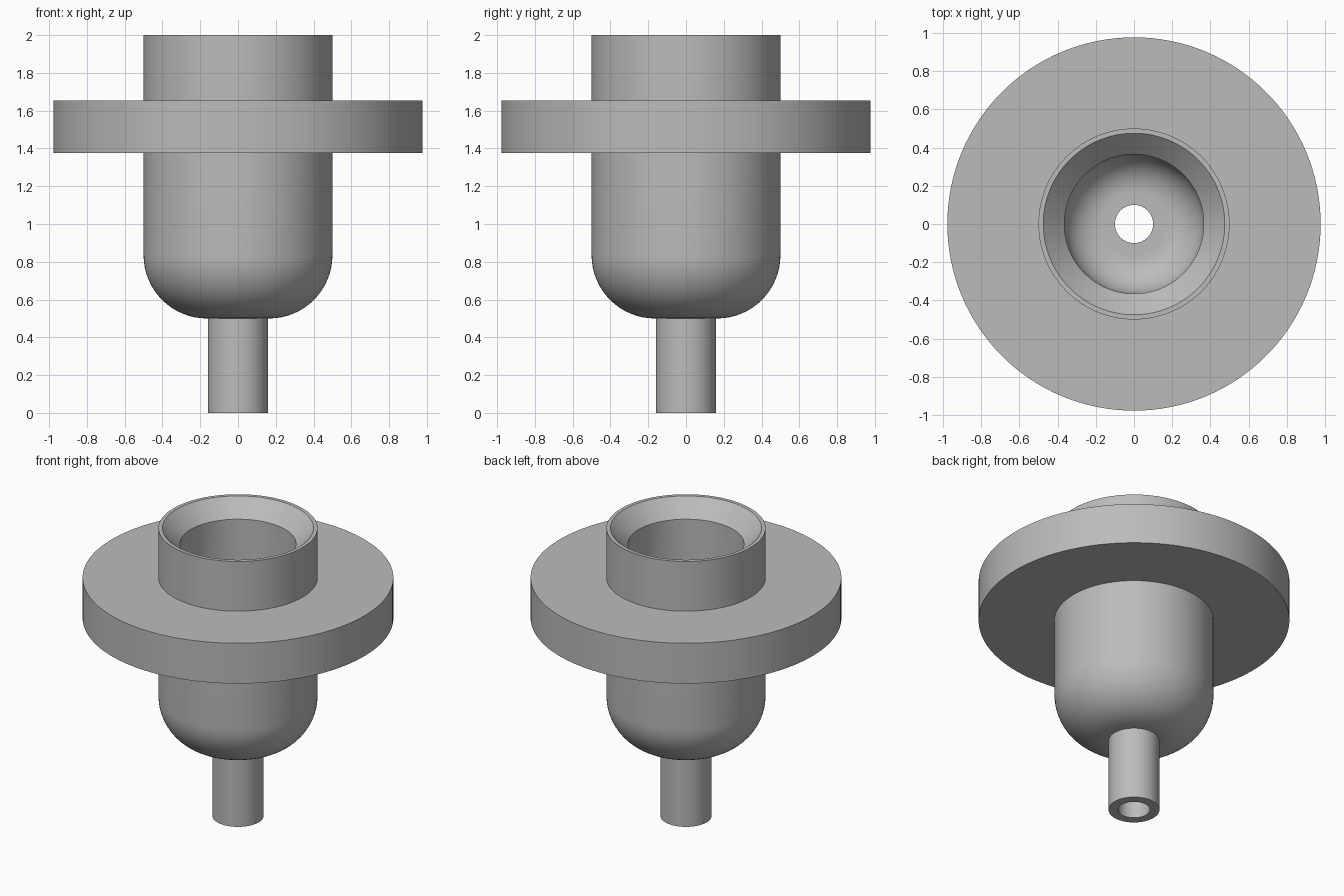
import bpy, bmesh, math
from mathutils import Matrix, Vector

SEGMENTS = 128

cube = bpy.data.objects.get("Cube")
if cube:
    bpy.data.objects.remove(cube, do_unlink=True)

grey = bpy.data.materials.new("plain grey")
grey.use_nodes = True
colour = (0.5, 0.5, 0.5, 1)
grey.diffuse_color = colour
grey.node_tree.nodes["Principled BSDF"].inputs["Base Color"].default_value = colour


def fillet(cr, cz, radius, start, end, steps=16):
    """Points of a rounded corner in the (radius, height) plane."""
    angles = [math.radians(start + (end - start) * i / steps) for i in range(steps + 1)]
    return [(cr + radius * math.cos(a), cz + radius * math.sin(a)) for a in angles]


def lathe(name, profile):
    """Turn a closed (radius, height) profile around the z axis."""
    bm = bmesh.new()
    verts = [bm.verts.new((r, 0, z)) for r, z in profile]
    edges = [bm.edges.new((v, verts[(i + 1) % len(verts)])) for i, v in enumerate(verts)]
    bmesh.ops.spin(bm, geom=verts + edges, cent=(0, 0, 0), axis=(0, 0, 1),
                   angle=math.tau, steps=SEGMENTS, use_merge=True)
    bmesh.ops.remove_doubles(bm, verts=bm.verts, dist=1e-5)
    bmesh.ops.recalc_face_normals(bm, faces=bm.faces)
    mesh = bpy.data.meshes.new(name)
    bm.to_mesh(mesh)
    bm.free()
    mesh.materials.append(grey)
    obj = bpy.data.objects.new(name, mesh)
    bpy.context.collection.objects.link(obj)
    bpy.ops.object.select_all(action='DESELECT')
    obj.select_set(True)
    bpy.context.view_layer.objects.active = obj
    bpy.ops.object.shade_smooth_by_angle(angle=math.radians(30))
    return obj


# Outlet tube, rounded cup wall, flange and neck, from the bottom up
outside = [(0.1, 0), (0.16, 0), (0.16, 0.5)]
outside += fillet(0.165, 0.835, 0.335, -90, 0)
outside += [(0.5, 1.375), (0.977, 1.375), (0.977, 1.655), (0.5, 1.655), (0.5, 2)]

# Chamfered mouth, bore, rounded floor and drain hole, from the top down
inside = [(0.475, 2), (0.365, 1.89)]
inside += fillet(0.165, 0.835, 0.2, 0, -90)
inside += [(0.1, 0.635)]

lathe("flanged_cup_with_outlet", outside + inside)
